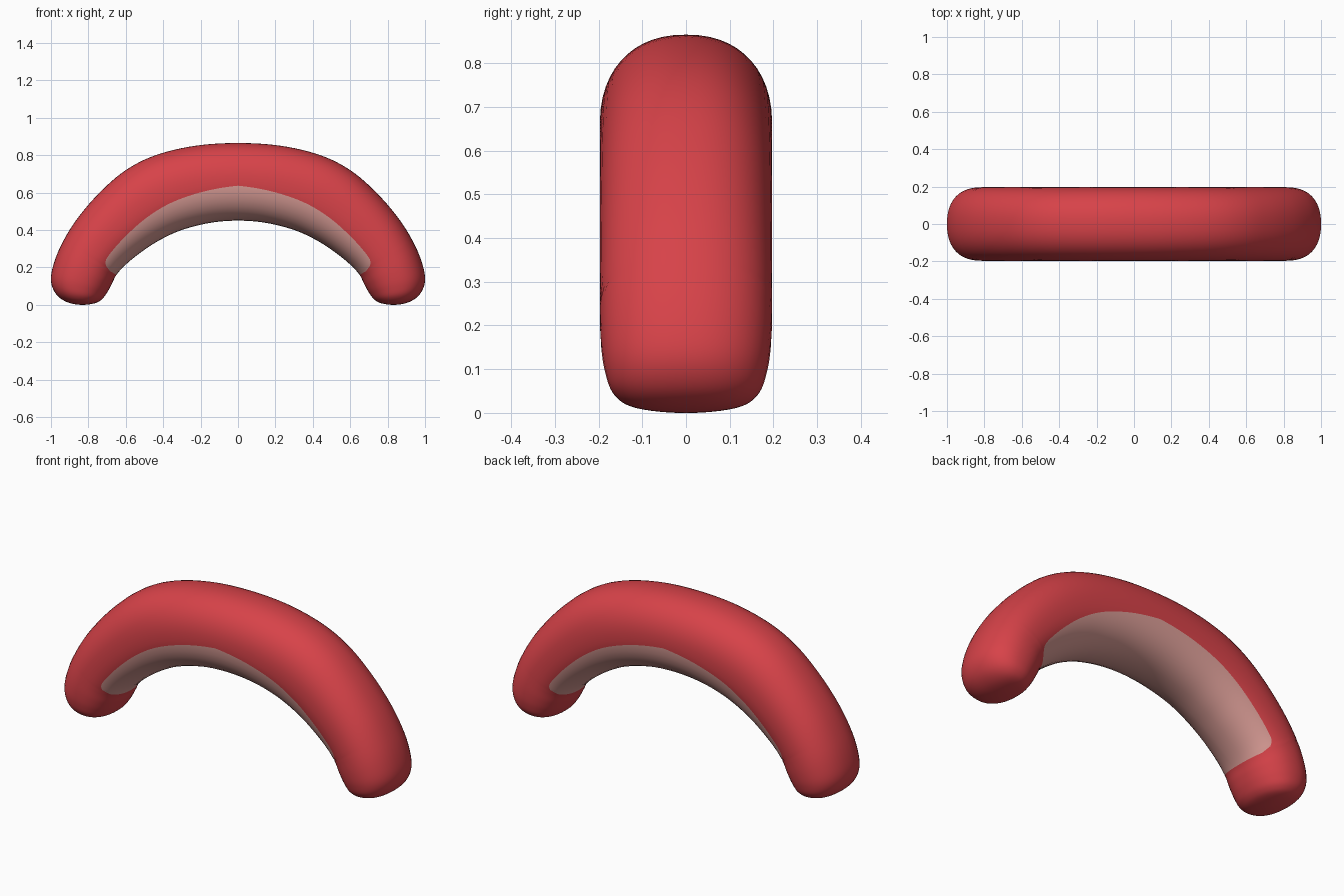
import bpy
import bmesh
import math

cube = bpy.data.objects.get("Cube")
if cube:
    bpy.data.objects.remove(cube, do_unlink=True)


def make_material(name, color):
    mat = bpy.data.materials.new(name)
    mat.use_nodes = True
    mat.diffuse_color = color
    mat.node_tree.nodes["Principled BSDF"].inputs["Base Color"].default_value = color
    return mat


# Half of the arch: outer x, outer z, inner x, inner z, half width in y
STATIONS = [
    (0, .865, 0, .45, .197),
    (.23, .85, .15, .438, .197),
    (.44, .80, .30, .40, .197),
    (.60, .72, .42, .345, .197),
    (.74, .60, .52, .28, .197),
    (.86, .46, .60, .215, .197),
    (.94, .33, .65, .16, .197),
    (.985, .22, .675, .11, .195),
    (1, .13, .70, .065, .186),
    (.975, .06, .73, .027, .165),
    (.92, .017, .77, .007, .115),
    (.845, 0, .845, 0, 0),
]
TIP = len(STATIONS) - 1
PATCH_END = 6
STEPS = 6          # rings per station
PATCH_SEGS = 16    # segments across the pale underside
BACK_SEGS = 28     # segments round the rest of the section
POWER = 2.25       # roundness of the section


def station(i):
    """Station by index, mirrored at the crown and folded over at the tip."""
    if i < 0:
        ox, oz, ix, iz, w = station(-i)
        return -ox, oz, -ix, iz, w
    if i > TIP:
        ox, oz, ix, iz, w = station(2 * TIP - i)
        return ix, iz, ox, oz, -w
    return STATIONS[i]


def sample(t):
    """Smooth curve through the stations."""
    i = min(int(t), TIP - 1)
    f = t - i
    return [b + .5 * f * (c - a + f * (2 * a - 5 * b + 4 * c - d
                                       + f * (3 * (b - c) + d - a)))
            for a, b, c, d in zip(*(station(i + k) for k in (-1, 0, 1, 2)))]


def patch_angle(t):
    """Half angle of the pale underside, with rounded corners at its ends."""
    s = min(t, PATCH_END)
    edge = .1 + .09 * s - .005 * s * s
    angle = math.acos(edge ** (POWER / 2))
    if t <= PATCH_END:
        k = max(0, (t - PATCH_END + .6) / .6)
        return angle * (1 - .35 * (1 - math.sqrt(max(0, 1 - k * k))))
    return angle * min(1, .65 + .25 * (t - PATCH_END))


def soften(v):
    return math.copysign(abs(v) ** (2 / POWER), v)


def ring_points(t):
    side = -1 if t < 0 else 1
    ox, oz, ix, iz, w = sample(abs(t))
    a = patch_angle(abs(t))
    angles = [-a + 2 * a * j / PATCH_SEGS for j in range(PATCH_SEGS)]
    angles += [a + 2 * (math.pi - a) * j / BACK_SEGS for j in range(BACK_SEGS)]
    for ang in angles:
        c, s = soften(math.cos(ang)), soften(math.sin(ang))
        yield (side * ((ox + ix) / 2 + c * (ix - ox) / 2),
               w * s,
               (oz + iz) / 2 + c * (iz - oz) / 2)


# Sweep the section along the arch
bm = bmesh.new()
count = TIP * STEPS - 1
rings = [[bm.verts.new(p) for p in ring_points(k / STEPS)]
         for k in range(-count, count + 1)]
size = PATCH_SEGS + BACK_SEGS
for n in range(len(rings) - 1):
    middle = abs((n + .5 - count) / STEPS)
    for j in range(size):
        m = (j + 1) % size
        face = bm.faces.new((rings[n][j], rings[n][m],
                             rings[n + 1][m], rings[n + 1][j]))
        # Pale underside inside the patch limits
        face.material_index = int(j < PATCH_SEGS and middle < PATCH_END)

# Close both rounded ends
for ring, side in ((rings[0], -1), (rings[-1], 1)):
    tip = bm.verts.new((side * STATIONS[TIP][0], 0, STATIONS[TIP][1]))
    for j in range(size):
        bm.faces.new((ring[j], ring[(j + 1) % size], tip))

bmesh.ops.recalc_face_normals(bm, faces=bm.faces)
for face in bm.faces:
    face.smooth = True
mesh = bpy.data.meshes.new("curved_arch")
bm.to_mesh(mesh)
bm.free()

mesh.materials.append(make_material("warm red", (.68, .055, .066, 1)))
mesh.materials.append(make_material("pale pink", (.71, .34, .31, 1)))
arch = bpy.data.objects.new("curved_arch", mesh)
bpy.context.scene.collection.objects.link(arch)
